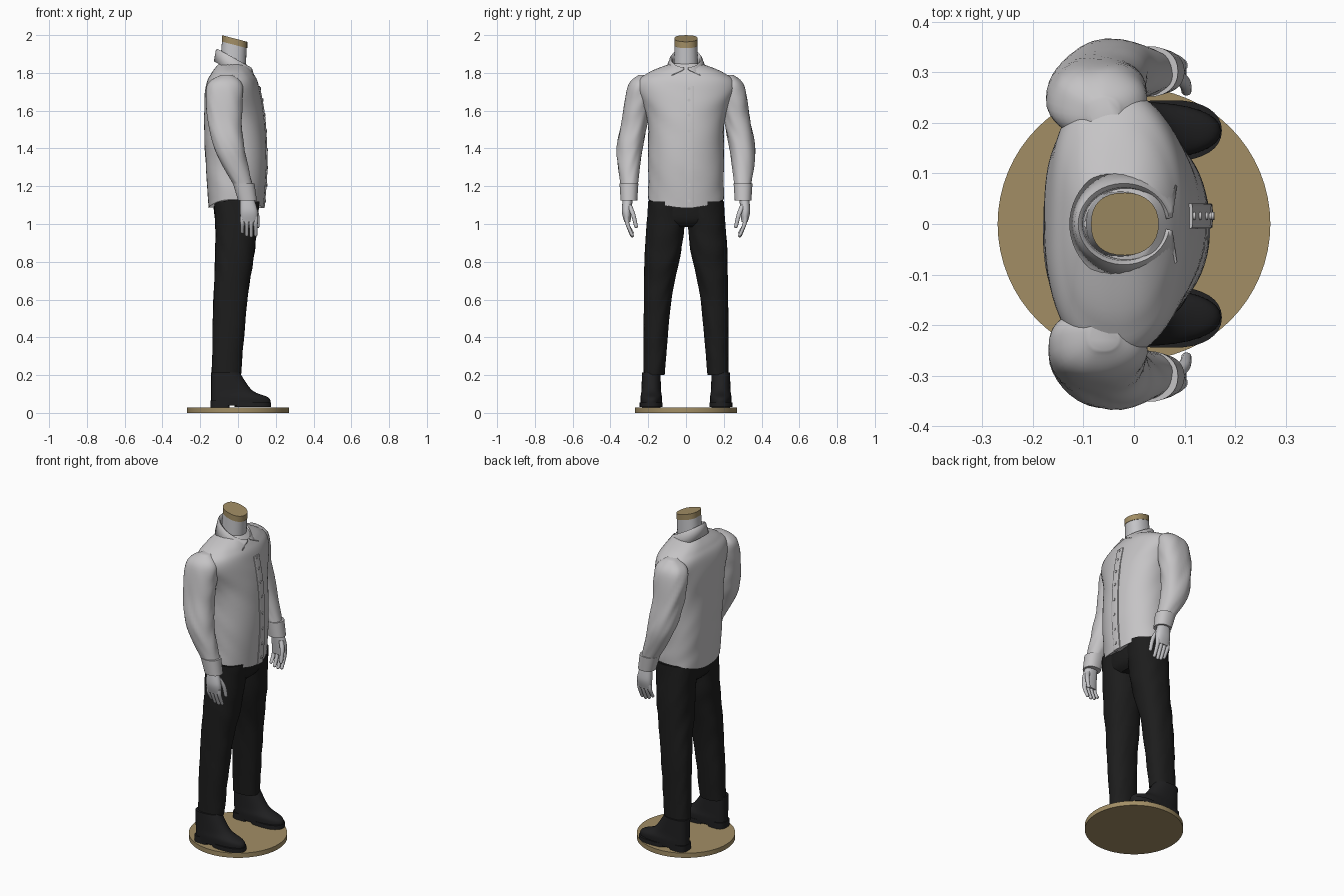
import bpy, bmesh, math
from mathutils import Vector, noise

cube = bpy.data.objects.get("Cube")
if cube:
    bpy.data.objects.remove(cube)


def material(name, *colour):
    mat = bpy.data.materials.new(name)
    mat.use_nodes = True
    mat.diffuse_color = (*colour, 1)
    shader = mat.node_tree.nodes["Principled BSDF"]
    shader.inputs["Base Color"].default_value = (*colour, 1)
    shader.inputs["Roughness"].default_value = .8
    return mat


CLOTH = material("pale grey cloth", .56, .55, .56)
BODY = material("pale grey body", .55, .55, .57)
TROUSER = material("black cloth", .012, .012, .012)
LEATHER = material("black leather", .014, .014, .015)
WOOD = material("tan wood", .36, .27, .13)


def finish(bm, name, mat):
    """Turn a bmesh into a smooth-shaded object with one material."""
    bmesh.ops.recalc_face_normals(bm, faces=bm.faces[:])
    mesh = bpy.data.meshes.new(name)
    bm.to_mesh(mesh)
    bm.free()
    mesh.materials.append(mat)
    ob = bpy.data.objects.new(name, mesh)
    bpy.context.collection.objects.link(ob)
    bpy.ops.object.select_all(action='DESELECT')
    ob.select_set(True)
    bpy.context.view_layer.objects.active = ob
    bpy.ops.object.shade_smooth_by_angle(angle=math.radians(45))
    return ob


def resample(rings, steps):
    """Smooth interpolation through the rings, keeping the end rings."""
    rings = [Vector(ring) for ring in rings]
    padded = [rings[0]] + rings + [rings[-1]]
    result = []
    for before, start, end, after in zip(padded, rings, rings[1:], padded[3:]):
        leave, arrive = (end - before) / 2, (after - start) / 2
        for step in range(steps):
            t = step / steps
            ease = t * t * (3 - 2 * t)
            result.append(start.lerp(end, ease) + leave * t * (1 - t) ** 2 - arrive * t * t * (1 - t))
    return result + [rings[-1]]


def power(value, exponent):
    return math.copysign(abs(value) ** (2 / exponent), value)


def loft(name, mat, rings, sides=32, steps=8, front=2.2, back=2.4, folds=0, tilt=0, hem=0, side=1):
    """Skin over level rings, each given as x, y, z, half depth, half width."""
    bm = bmesh.new()
    rows = []
    low = min(ring[2] for ring in rings)
    for x, y, z, depth, width in resample(rings, steps):
        row = []
        for i in range(sides):
            angle = math.tau * i / sides
            exponent = front if math.cos(angle) > 0 else back
            c, s = power(math.cos(angle), exponent), power(math.sin(angle), exponent)
            crease = noise.noise(Vector((c + x, s + 3 * side, z * 11 + c * 2 + s)))
            grow = 1 + folds * crease
            lift = hem * s * s * max(0, 1 - (z - low) * 7) - tilt * c * depth
            row.append(bm.verts.new((x + c * depth * grow, side * (y + s * width * grow), z + lift)))
        rows.append(row)
    for lower, upper in zip(rows, rows[1:]):
        for i in range(sides):
            bm.faces.new((lower[i - 1], lower[i], upper[i], upper[i - 1]))
    bm.faces.new(rows[0])
    bm.faces.new(rows[-1])
    return finish(bm, name, mat)


def digit(name, points, radius, side):
    """A finger or thumb with a rounded tip."""
    path = resample(points, 4)
    last = len(path) - 1
    rings = []
    for i, point in enumerate(path):
        size = radius * (1 - .3 * i / last)
        rings.append((*point, size, size))
    tip = path[-1]
    rings.append((tip.x, tip.y, tip.z - radius / 2, radius / 4, radius / 4))
    loft(name, BODY, rings, sides=12, steps=2, side=side)


def disc(name, mat, location, radius, depth, turn=0):
    bpy.ops.mesh.primitive_cylinder_add(vertices=64, radius=radius, depth=depth,
                                        location=location, rotation=(0, turn, 0))
    ob = bpy.context.object
    ob.name = name
    ob.data.materials.append(mat)
    bpy.ops.object.shade_smooth_by_angle(angle=math.radians(45))


def collar():
    """Folded collar: inner stand, fold line and a flap that spreads to two points."""
    bm = bmesh.new()
    rows, count = [], 40
    for i in range(count + 1):
        sweep = 2 * i / count - 1
        fold = Vector((-math.cos(sweep * 3), math.sin(sweep * 3)))
        flap = Vector((-math.cos(sweep * 2.4), math.sin(sweep * 2.4)))
        rise = (1 - fold.x) / 2
        crest = .825 + .1 * rise
        reach = .14 if flap.x > 0 else .105
        row = []
        for across, reach_x, reach_y, drop in (
                (fold, .08, .07, .07), (fold, .085, .075, .005), (fold, .09, .08, 0),
                (fold, .095, .085, .008), (flap, reach, .11, .04 + .025 * rise)):
            row.append(bm.verts.new((across.x * reach_x - .02, across.y * reach_y, 1 + crest - drop)))
        rows.append(row)
    for left, right in zip(rows, rows[1:]):
        for i in range(len(left) - 1):
            bm.faces.new((left[i], left[i + 1], right[i + 1], right[i]))
    thickness = finish(bm, "shirt_collar", CLOTH).modifiers.new("thickness", 'SOLIDIFY')
    thickness.thickness = .006
    thickness.offset = 0


# Round stand
disc("base_plate", WOOD, (0, 0, .014), .27, .028)

# Shirt body with scooped hem and rounded shoulders
TORSO = [(-.01, 0, 1.085, .145, .2), (-.01, 0, 1.3, .16, .2), (-.02, 0, 1.55, .16, .205),
         (-.03, 0, 1.73, .14, .26), (-.03, 0, 1.8, .11, .2), (-.03, 0, 1.85, .07, .08)]
loft("shirt_body", CLOTH, TORSO, sides=64, front=2.1, back=2.7, folds=.02, hem=.045)

# Button placket following the chest
chest = resample(TORSO[:-2], 8)
placket = [(x + depth - .003, .016, z, .009, .025) for x, y, z, depth, width in chest]
loft("shirt_placket", CLOTH, placket, sides=16, steps=1, front=6, back=6)
for number, (x, y, z, depth, width) in enumerate(placket[2::3]):
    disc(f"shirt_button_{number}", CLOTH, (x + depth, y, z), .008, .007, math.pi / 2)
collar()

# Neck and its slanted wooden cap
loft("neck", BODY, [(-.03, 0, 1.76, .07, .068), (-.02, 0, 1.95, .065, .06)], tilt=.26)
loft("neck_cap", WOOD, [(-.018, 0, z, .067, .062) for z in (1.948, 1.982)], steps=1, tilt=.26)

# Trouser seat
loft("trouser_seat", TROUSER, [(-.01, 0, .985, .08, .12), (-.01, 0, 1.03, .112, .2),
                               (-.01, 0, 1.17, .125, .19)], sides=40)

# Paired limbs, from the top down
SLEEVE = [(-.06, .22, 1.79, .03, .03), (-.07, .24, 1.73, .095, .068), (-.07, .27, 1.55, .09, .07),
          (-.04, .3, 1.38, .077, .066), (.03, .3, 1.2, .05, .045)]
CUFF = [(.03, .302, 1.215, .057, .05), (.05, .302, 1.125, .05, .044)]
PALM = [(.045, .305, 1.16, .032, .025), (.057, .314, 1.07, .046, .026), (.058, .31, 1.01, .042, .016)]
THUMB = [(.08, .3, 1.1), (.1, .28, 1.05), (.104, .264, .985)]
LEG = [(-.006, .1, 1.12, .12, .1), (-.015, .12, .87, .104, .097),
       (-.04, .15, .6, .09, .073), (-.062, .169, .2, .077, .056)]

for side, label in ((1, "left"), (-1, "right")):
    # Sleeve, cuff and hand
    loft(f"{label}_sleeve", CLOTH, SLEEVE, sides=40, folds=.07, side=side)
    loft(f"{label}_cuff", CLOTH, CUFF, steps=1, side=side)
    loft(f"{label}_palm", BODY, PALM, side=side)
    digit(f"{label}_thumb", THUMB, .014, side)
    for finger in range(4):
        x = .023 + .0235 * finger
        tip = .935 + .005 * (finger - 2) ** 2
        digit(f"{label}_finger_{finger}", [(x, .314, 1.04), (x, .31, 1), (x, .285, tip)], .013, side)

    # Trouser leg
    loft(f"{label}_trouser_leg", TROUSER, LEG, sides=40, steps=14, folds=.05, side=side)

    # Boot: the toe draws back toward the shaft with height
    heel = -.142
    upper = [((toe + heel) / 2, .184, z, (toe - heel) / 2, width) for z, toe, width in
             ((.04, .17, .056), (.08, .163, .057), (.12, .075, .052), (.215, .008, .049))]
    loft(f"{label}_boot", LEATHER, upper, back=2.8, side=side)
    loft(f"{label}_boot_sole", LEATHER, [(.078, .185, z, .096, .06) for z in (.03, .054)],
         steps=1, back=4, side=side)
    loft(f"{label}_boot_heel", LEATHER, [(-.095, .184, z, .05, .05) for z in (.027, .065)],
         steps=1, front=6, back=2.8, side=side)
